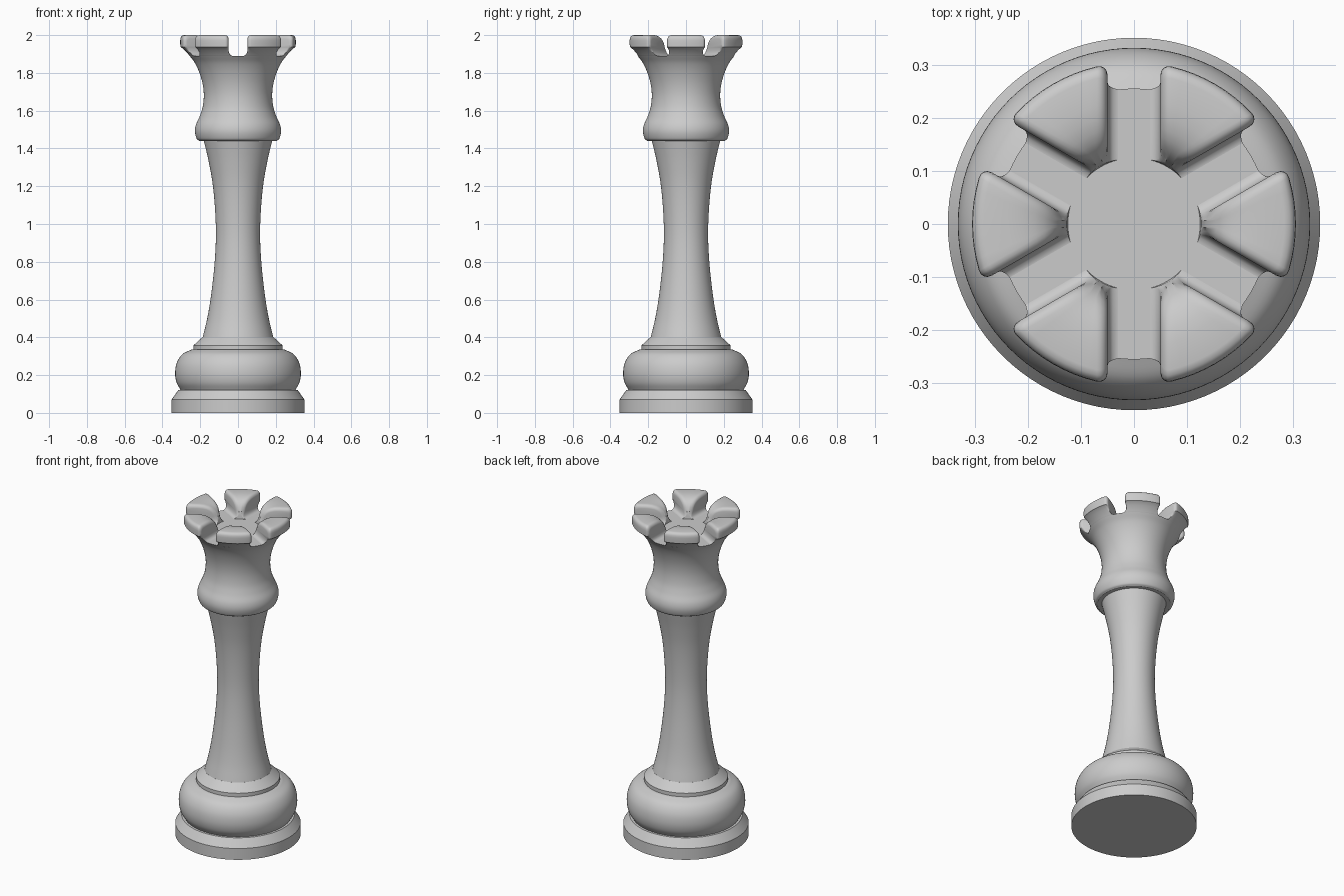
import bpy, bmesh, math
from math import sin, cos, asin, pi, radians
from mathutils import Vector

cube = bpy.data.objects.get("Cube")
if cube:
    bpy.data.objects.remove(cube, do_unlink=True)

GREY = (0.6, 0.6, 0.6, 1)
mat = bpy.data.materials.new("plain grey")
mat.use_nodes = True
mat.diffuse_color = GREY
bsdf = next(n for n in mat.node_tree.nodes if n.type == 'BSDF_PRINCIPLED')
bsdf.inputs["Base Color"].default_value = GREY
bsdf.inputs["Roughness"].default_value = 0.6


def smooth(pts, n=6):
    """Rounded curve through the given points."""
    p = [Vector(q) for q in pts]
    p = [2 * p[0] - p[1]] + p + [2 * p[-1] - p[-2]]
    out = []
    for a, b, c, d in zip(p, p[1:], p[2:], p[3:]):
        for i in range(n):
            t = i / n
            out.append(0.5 * (2 * b + (c - a) * t + (2 * a - 5 * b + 4 * c - d) * t**2
                              + (3 * b - a - 3 * c + d) * t**3))
    return [tuple(v) for v in out] + [tuple(pts[-1])]


def finish(bm, name, angle):
    bmesh.ops.recalc_face_normals(bm, faces=bm.faces)
    me = bpy.data.meshes.new(name)
    bm.to_mesh(me)
    bm.free()
    me.materials.append(mat)
    ob = bpy.data.objects.new(name, me)
    bpy.context.collection.objects.link(ob)
    bpy.ops.object.select_all(action='DESELECT')
    ob.select_set(True)
    bpy.context.view_layer.objects.active = ob
    bpy.ops.object.shade_smooth_by_angle(angle=radians(angle))
    return ob


def lathe(name, profile, sides=96):
    """Closed solid turned from (radius, height) points."""
    bm = bmesh.new()
    rings = [[bm.verts.new((r * cos(2 * pi * k / sides), r * sin(2 * pi * k / sides), z))
              for k in range(sides)] for r, z in profile]
    for a, b in zip(rings, rings[1:]):
        for k in range(sides):
            m = (k + 1) % sides
            bm.faces.new((a[k], a[m], b[m], b[k]))
    bm.faces.new(rings[0])
    bm.faces.new(rings[-1])
    return finish(bm, name, 32)


# Turned parts, from the floor up
lathe("base", [(0.352, 0), (0.352, 0.07), (0.317, 0.12)])
lathe("base_bulge", smooth([(0.303, 0.12), (0.325, 0.16), (0.333, 0.21), (0.324, 0.265),
                            (0.295, 0.31), (0.245, 0.336)]))
lathe("step_ring", [(0.235, 0.33), (0.235, 0.358), (0.187, 0.402)])
lathe("shaft", smooth([(0.187, 0.40), (0.163, 0.5), (0.143, 0.62), (0.125, 0.78), (0.117, 0.93),
                       (0.121, 1.07), (0.134, 1.21), (0.155, 1.33), (0.181, 1.442)]))
lathe("head", smooth([(0.205, 1.44), (0.219, 1.452), (0.228, 1.488), (0.223, 1.525), (0.203, 1.57),
                      (0.187, 1.62), (0.181, 1.68), (0.187, 1.74), (0.204, 1.80),
                      (0.228, 1.852), (0.256, 1.89)]))

# Crown point section: height, inner radius, outer radius, half gap to the next point
SECTION = [(1.87, 0.125, 0.235, 0.03), (1.89, 0.125, 0.256, 0.03), (1.895, 0.126, 0.26, 0.04),
           (1.905, 0.127, 0.268, 0.047), (1.92, 0.13, 0.283, 0.05), (1.934, 0.134, 0.299, 0.05),
           (1.937, 0.135, 0.305, 0.05), (1.955, 0.143, 0.306, 0.05), (1.972, 0.155, 0.306, 0.05),
           (1.984, 0.17, 0.305, 0.05), (1.992, 0.187, 0.301, 0.05), (1.998, 0.21, 0.294, 0.05),
           (2.0, 0.235, 0.284, 0.05)]
ROUND = 0.02


def crown_point(name, turn):
    """Wedge with rounded edges; its sides run parallel to the slots."""
    steps = [radians(a) for a in (90, 65, 40, 20, 0)]
    cols = [(-1, a) for a in steps] + [(s / 4, 0) for s in range(-3, 4)]
    cols += [(1, a) for a in reversed(steps)]
    bm = bmesh.new()
    loops = []
    for side, a in cols:
        inset = ROUND * (1 - cos(a))
        inner, outer = [], []
        for z, ri, ro, gap in SECTION:
            w = min(1, max(0, (z - 1.895) / 0.04))
            up = max(0, (z - 1.9) / 0.1) ** 2
            for r, row in ((ri + inset * w * (1 - up), inner), (ro - inset * w, outer)):
                g = gap + ROUND * (1 - sin(a)) * w
                half = max(radians(3), pi / 6 - asin(min(1, g / r)))
                t = turn + side * half
                row.append(bm.verts.new((r * cos(t), r * sin(t), z - inset * up)))
        loops.append((inner, outer))
    for (i0, o0), (i1, o1) in zip(loops, loops[1:]):
        ring0, ring1 = i0 + o0[::-1], i1 + o1[::-1]
        n = len(ring0)
        for k in range(n):
            m = (k + 1) % n
            bm.faces.new((ring0[k], ring0[m], ring1[m], ring1[k]))
    for inner, outer in (loops[0], loops[-1]):
        for k in range(len(inner) - 1):
            bm.faces.new((inner[k], inner[k + 1], outer[k + 1], outer[k]))
    return finish(bm, name, 40)


for i in range(6):
    crown_point(f"crown_point_{i + 1}", i * pi / 3)
